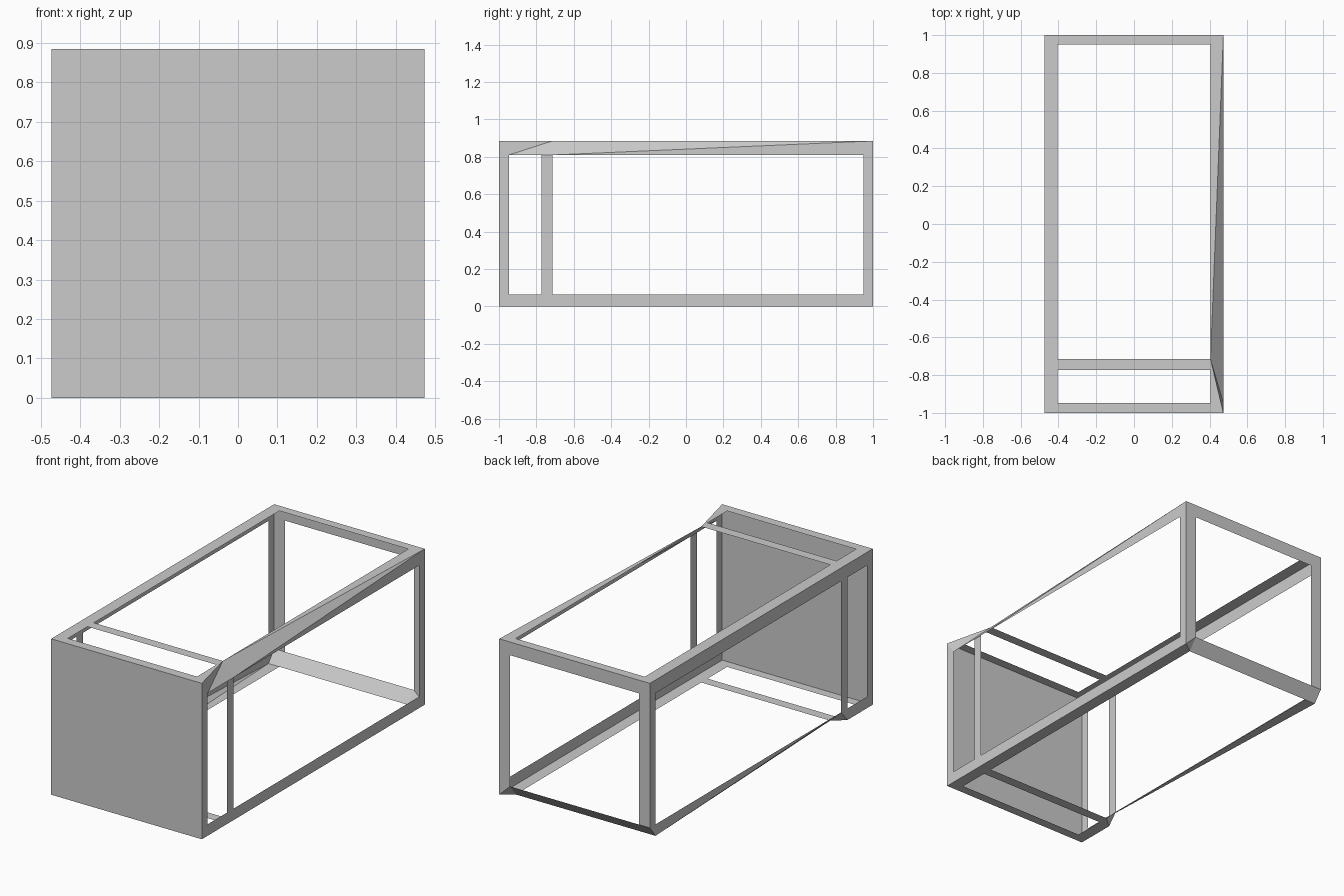
import bpy, bmesh

if "Cube" in bpy.data.objects:
    bpy.data.objects.remove(bpy.data.objects["Cube"])

# Outer extents and opening limits
X, Z = 0.473, 0.885
xi, b, t = 0.405, 0.065, 0.81
y0, y1, y2, y3, y4, y5 = -1.0, -0.947, -0.772, -0.715, 0.949, 1.0


def sheet(name, polys, place=lambda p: p):
    """Thin sheet made of flat polygons; place() lifts 2D points into space."""
    bm = bmesh.new()
    for poly in polys:
        bm.faces.new([bm.verts.new(place(p)) for p in poly])
    bmesh.ops.remove_doubles(bm, verts=bm.verts, dist=1e-4)
    bmesh.ops.recalc_face_normals(bm, faces=bm.faces)
    mesh = bpy.data.meshes.new(name)
    bm.to_mesh(mesh)
    bm.free()
    bpy.context.collection.objects.link(bpy.data.objects.new(name, mesh))


def on_x(v):
    return lambda p: (v, p[0], p[1])


def on_y(v):
    return lambda p: (p[0], v, p[1])


def on_z(v):
    return lambda p: (p[0], p[1], v)


# Solid front
sheet("front_panel", [[(-X, 0), (X, 0), (X, Z), (-X, Z)]], on_y(y0))

# Side frames, with a narrow post behind the front
front_post = [(y0, 0), (y1, b), (y1, t), (y0, Z)]
mid_post = [(y2, b), (y3, b), (y3, t), (y2, t)]
sheet("right_side_frame", [
    front_post, mid_post,
    [(y0, 0), (y5, 0), (y4, b), (y1, b)],
    [(y5, 0), (y5, Z), (y4, t), (y4, b)],
    [(y3, t), (y4, t), (y5, Z)]], on_x(X))
sheet("left_side_frame", [
    front_post, mid_post,
    [(y0, 0), (y2, 0), (y2, b), (y1, b)],
    [(y2, 0), (y3, b), (y2, b)],
    [(y5, b), (y5, Z), (y4, t), (y4, b)],
    [(y0, Z), (y1, t), (y4, t), (y5, Z)]], on_x(-X))

# Top and bottom frames, with a cross strip in line with the posts
front_bar = [(-X, y0), (X, y0), (xi, y1), (-xi, y1)]
cross_strip = [(-xi, y2), (xi, y2), (xi, y3), (-xi, y3)]
sheet("top_frame", [
    front_bar, cross_strip,
    [(-X, y0), (-xi, y1), (-xi, y4), (-X, y5)],
    [(-X, y5), (-xi, y4), (xi, y4), (X, y5)],
    [(X, y0), (xi, y3), (xi, y1)],
    [(xi, y3), (X, y5), (xi, y4)]], on_z(Z))
sheet("bottom_frame", [
    front_bar, cross_strip,
    [(X, y0), (X, y5), (xi, y4), (xi, y1)],
    [(-X, y0), (-X, y2), (-xi, y3), (-xi, y1)]], on_z(0))

# Back frame, open towards the bevelled lower edge
sheet("back_frame", [
    [(X, 0), (xi, b), (xi, t), (X, Z)],
    [(-X, b), (-xi, b), (-xi, t), (-X, Z)],
    [(-X, Z), (-xi, t), (xi, t), (X, Z)]], on_y(y5))

# Bevelled upper right edge
B, C = (xi, y3, Z), (X, y3, t)
A = (X, y1, t)
sheet("upper_right_bevel", [
    [B, C, (X, y5, Z)], [B, A, C], [B, (X, y0, Z), A]])

# Bevelled lower left edge
B, C = (-xi, y3, 0), (-X, y3, b)
F, Q, R = (-X, y4, 0), (-xi, y4, 0), (-X, y4, b)
sheet("lower_left_bevel", [
    [(-X, y2, 0), C, B], [B, C, F], [F, C, R], [B, F, Q]])

# Bevelled lower back edge
H, N, G = (xi, y5, b), (-xi, y5, b), (-X, y5, b)
M, K = (xi, y4, 0), (X, y5, 0)
sheet("lower_back_bevel", [
    [K, H, M], [H, N, Q, M], [N, G, F, Q], [G, R, F]])
